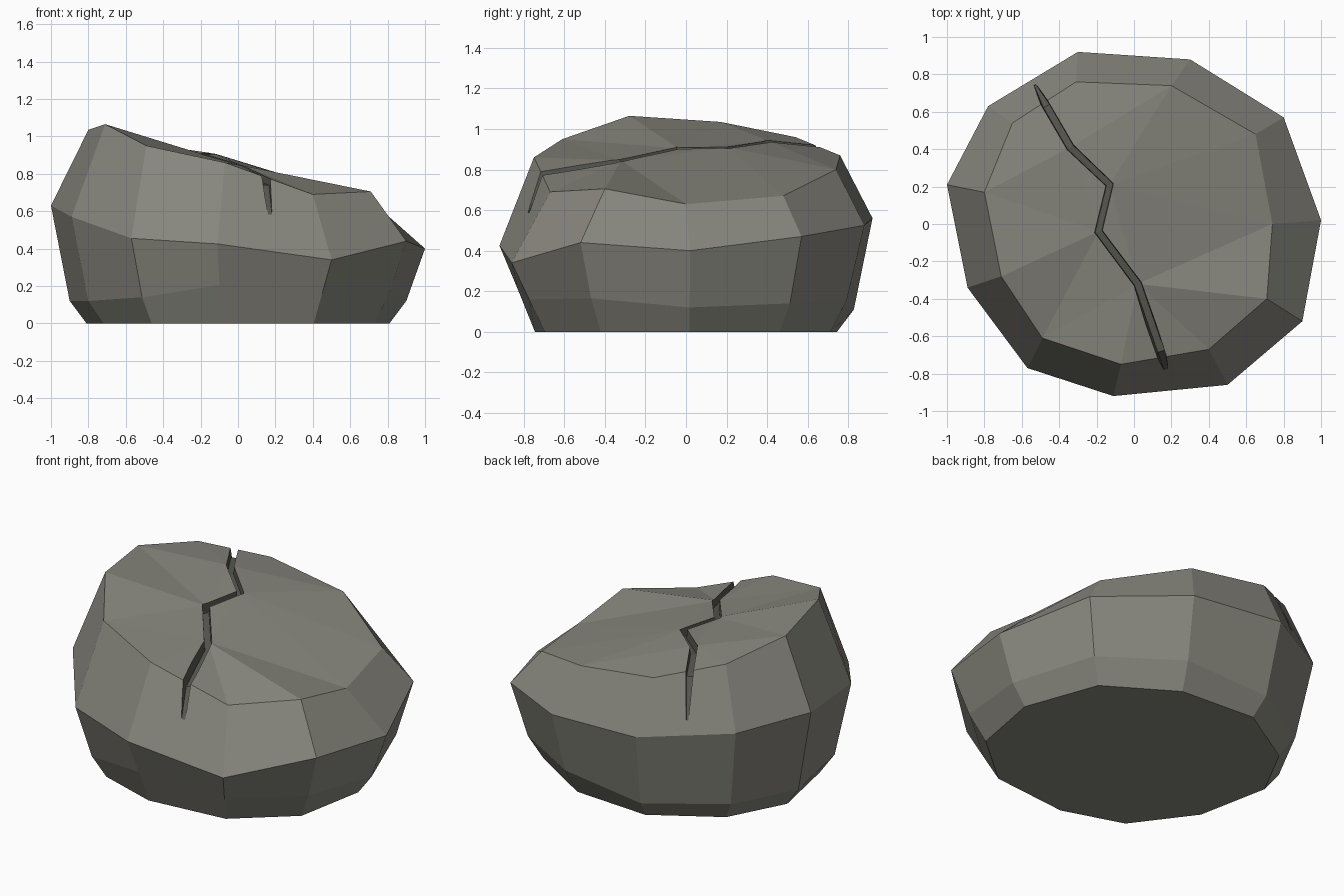
import bpy, bmesh
from mathutils import Vector
from mathutils.geometry import delaunay_2d_cdt

old = bpy.data.objects.get("Cube")
if old:
    bpy.data.objects.remove(old, do_unlink=True)


def material(name, rgb):
    m = bpy.data.materials.new(name)
    m.use_nodes = True
    m.diffuse_color = (*rgb, 1)
    m.node_tree.nodes["Principled BSDF"].inputs["Base Color"].default_value = (*rgb, 1)
    return m


MATERIALS = [material("stone grey", (0.25, 0.245, 0.21)),
             material("crack grey", (0.10, 0.10, 0.085))]


def make_object(name, bm, index):
    bmesh.ops.recalc_face_normals(bm, faces=bm.faces)
    mesh = bpy.data.meshes.new(name)
    for m in MATERIALS:
        mesh.materials.append(m)
    for f in bm.faces:
        f.material_index = index
    bm.to_mesh(mesh)
    bm.free()
    ob = bpy.data.objects.new(name, mesh)
    bpy.context.collection.objects.link(ob)
    return ob


def bridge(bm, a, b):
    for i in range(len(a)):
        j = (i + 1) % len(a)
        bm.faces.new((a[i], a[j], b[j], b[i]))


# Boulder outline: widest ring and shoulder ring, counter-clockwise
waist = [(1, .02, .40), (.8, .57, .47), (.3, .88, .525), (-.3, .92, .56),
         (-.78, .63, .60), (-1, .21, .63), (-.89, -.34, .57), (-.57, -.77, .455),
         (-.11, -.92, .425), (.5, -.86, .34), (.9, -.52, .44)]
shoulder = [(.74, 0, .63), (.65, .48, .67), (.2, .74, .80), (-.31, .76, .87),
            (-.65, .54, .96), (-.8, .17, 1.035), (-.71, -.28, 1.065), (-.49, -.61, .95),
            (-.07, -.75, .86), (.4, -.67, .69), (.71, -.4, .705)]
foot_z = [.12, .14, .155, .11, .12, .12, .12, .14, .205, .16, .165]
foot = [(x * .9, y * .9, z) for (x, y, _), z in zip(waist, foot_z)]
base = [(x * .81, y * .81, 0) for x, y, _ in waist]
ridge = [(-.34, .41, .94), (-.13, .21, .91), (-.19, -.04, .905), (.02, -.32, .845)]

# Boulder body: stacked rings, closed by a faceted top that follows the crack
bm = bmesh.new()
rings = [[bm.verts.new(p) for p in ring] for ring in (base, foot, waist, shoulder)]
for a, b in zip(rings, rings[1:]):
    bridge(bm, a, b)
bm.faces.new(rings[0])
top = rings[-1] + [bm.verts.new(p) for p in ridge]
n = len(shoulder)
edges = [(i, (i + 1) % n) for i in range(n)] + [(i, i + 1) for i in range(n, len(top) - 1)]
result = delaunay_2d_cdt([v.co.xy for v in top], edges, [list(range(n))], 1, 1e-5)
for tri in result[2]:
    bm.faces.new([top[result[3][i][0]] for i in tri])
boulder = make_object("boulder", bm, 0)

# Crack: tapered groove following the surface, as point, outward direction, width, depth
groove = [((-.53, .745, .66), (-.4, .75, .5), .008, .004),
          ((-.48, .65, .915), (-.25, .4, .9), .026, .05),
          (ridge[0], (0, 0, 1), .026, .055),
          (ridge[1], (0, 0, 1), .026, .055),
          (ridge[2], (0, 0, 1), .026, .055),
          (ridge[3], (0, 0, 1), .026, .055),
          ((.15, -.71, .78), (.08, -.6, .8), .028, .05),
          ((.187, -.84, .49), (.08, -.9, .4), .008, .004)]
bm = bmesh.new()
sections = []
for i, (p, out, w, d) in enumerate(groove):
    p, out = Vector(p), Vector(out).normalized()
    before, after = Vector(groove[max(i - 1, 0)][0]), Vector(groove[min(i + 1, len(groove) - 1)][0])
    side = Vector((after.y - before.y, before.x - after.x, 0)).normalized() * w
    sections.append([bm.verts.new(c) for c in (
        p + side + out * .08, p - side + out * .08,
        p - side * .7 - out * d, p + side * .7 - out * d)])
for a, b in zip(sections, sections[1:]):
    bridge(bm, a, b)
bm.faces.new(sections[0])
bm.faces.new(sections[-1])
cutter = make_object("crack_cutter", bm, 1)
cutter.hide_render = True

# Cut the crack and drop the cutter
cut = boulder.modifiers.new("crack", "BOOLEAN")
cut.operation = "DIFFERENCE"
cut.solver = "EXACT"
cut.object = cutter
bpy.context.view_layer.objects.active = boulder
bpy.ops.object.modifier_apply(modifier=cut.name)
bpy.data.objects.remove(cutter, do_unlink=True)
